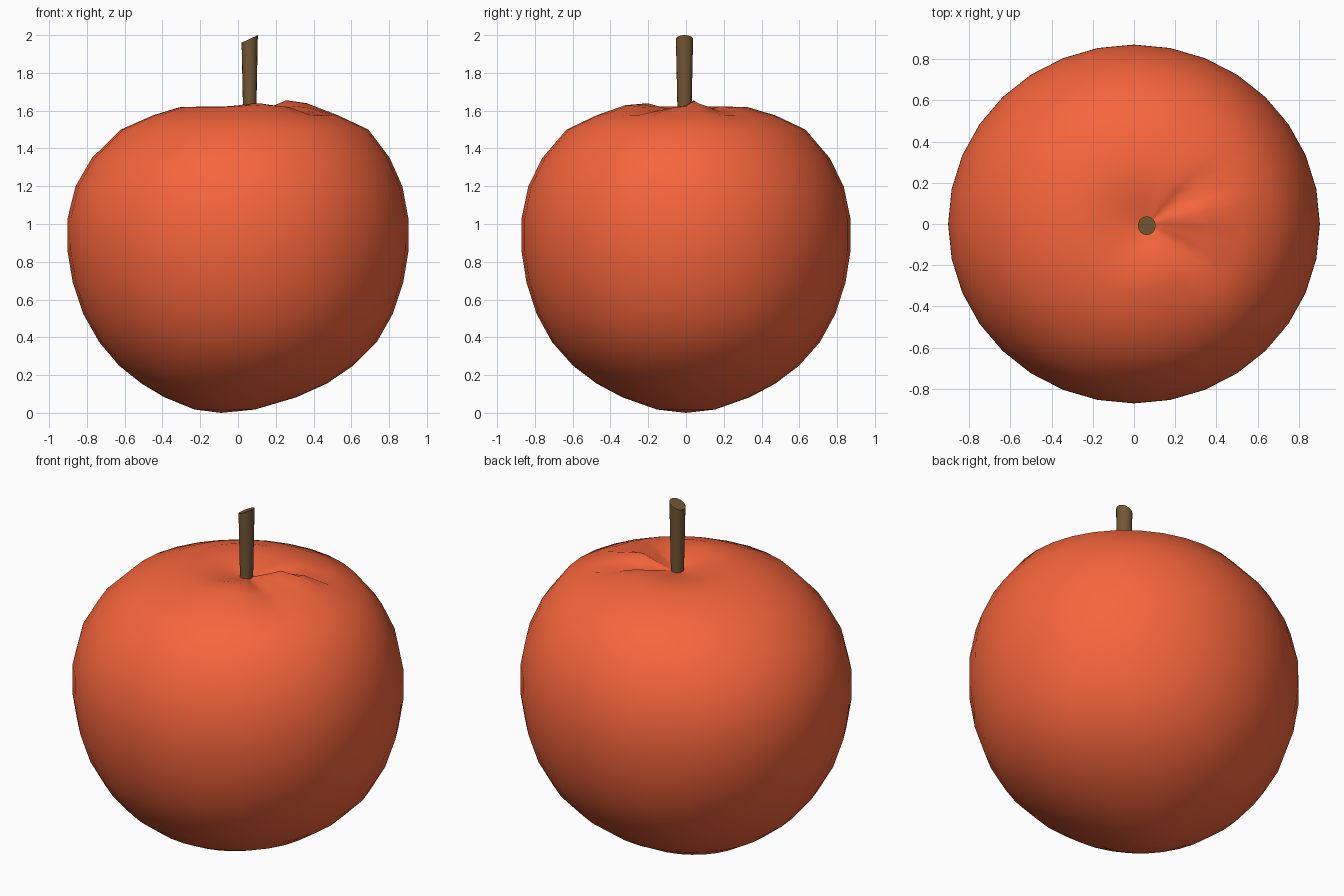
import bpy, bmesh, math

if "Cube" in bpy.data.objects:
    bpy.data.objects.remove(bpy.data.objects["Cube"])


def material(name, color):
    m = bpy.data.materials.new(name)
    m.diffuse_color = (*color, 1)
    m.use_nodes = True
    m.node_tree.nodes["Principled BSDF"].inputs["Base Color"].default_value = m.diffuse_color
    return m


def finish(bm, name, mat, angle):
    bmesh.ops.recalc_face_normals(bm, faces=bm.faces)
    me = bpy.data.meshes.new(name)
    bm.to_mesh(me)
    bm.free()
    ob = bpy.data.objects.new(name, me)
    bpy.context.collection.objects.link(ob)
    me.materials.append(mat)
    bpy.context.view_layer.objects.active = ob
    ob.select_set(True)
    bpy.ops.object.shade_smooth_by_angle(angle=math.radians(angle))
    ob.select_set(False)
    return ob


def bridge(bm, a, b):
    n = len(a)
    for i in range(n):
        bm.faces.new((a[i], a[(i + 1) % n], b[(i + 1) % n], b[i]))


def bump(angle, centre, width):
    d = (angle - centre + 180) % 360 - 180
    return math.exp(-(d / width) ** 2)


# Fruit profile from bottom to stem dimple: radius, height, sideways shift
PROFILE = [(0.16, 0.018, -0.07), (0.35, 0.083, -0.04), (0.49, 0.155, -0.02),
           (0.62, 0.25, -0.01), (0.735, 0.375, 0), (0.82, 0.525, 0),
           (0.875, 0.69, 0), (0.903, 0.86, 0), (0.902, 1.03, 0),
           (0.865, 1.20, 0.005), (0.788, 1.35, 0.015), (0.655, 1.50, 0.035),
           (0.49, 1.575, 0.04), (0.34, 1.618, 0.03), (0.22, 1.622, 0.04),
           (0.12, 1.605, 0.05), (0.045, 1.59, 0.06)]

SIDES = 32
bm = bmesh.new()
rings = []
for r, z, shift in PROFILE:
    ring = []
    crown = math.exp(-((r - 0.25) / 0.13) ** 2) if z > 1.4 else 0
    for i in range(SIDES):
        deg = 360 * i / SIDES
        a = math.radians(deg)
        # uneven ridges and creases running from the dimple
        dz = crown * (0.035 * bump(deg, 12, 9) - 0.04 * bump(deg, 34, 9)
                      - 0.045 * bump(deg, -30, 9) + 0.018 * bump(deg, -75, 25))
        ring.append(bm.verts.new((shift + r * math.cos(a),
                                  0.965 * r * math.sin(a), z + dz)))
    if rings:
        bridge(bm, rings[-1], ring)
    rings.append(ring)
for ring, tip in ((rings[0], (-0.09, 0, 0)), (rings[-1], (0.06, 0, 1.58))):
    v = bm.verts.new(tip)
    for i in range(SIDES):
        bm.faces.new((ring[i], ring[(i + 1) % SIDES], v))
finish(bm, "fruit_body", material("red_skin", (0.92, 0.13, 0.045)), 60)

# Stem: slightly flared, with a slanted cut at the top
bm = bmesh.new()
ends = []
for r, z, slope in ((0.034, 1.54, 0), (0.043, 1.98, 0.47)):
    ring = []
    for i in range(16):
        a = math.tau * i / 16
        x = r * math.cos(a)
        ring.append(bm.verts.new((0.062 + x, -0.008 + 1.06 * r * math.sin(a),
                                  z + slope * x)))
    ends.append(ring)
    bm.faces.new(ring)
bridge(bm, *ends)
finish(bm, "stem", material("brown_stem", (0.17, 0.095, 0.035)), 35)
